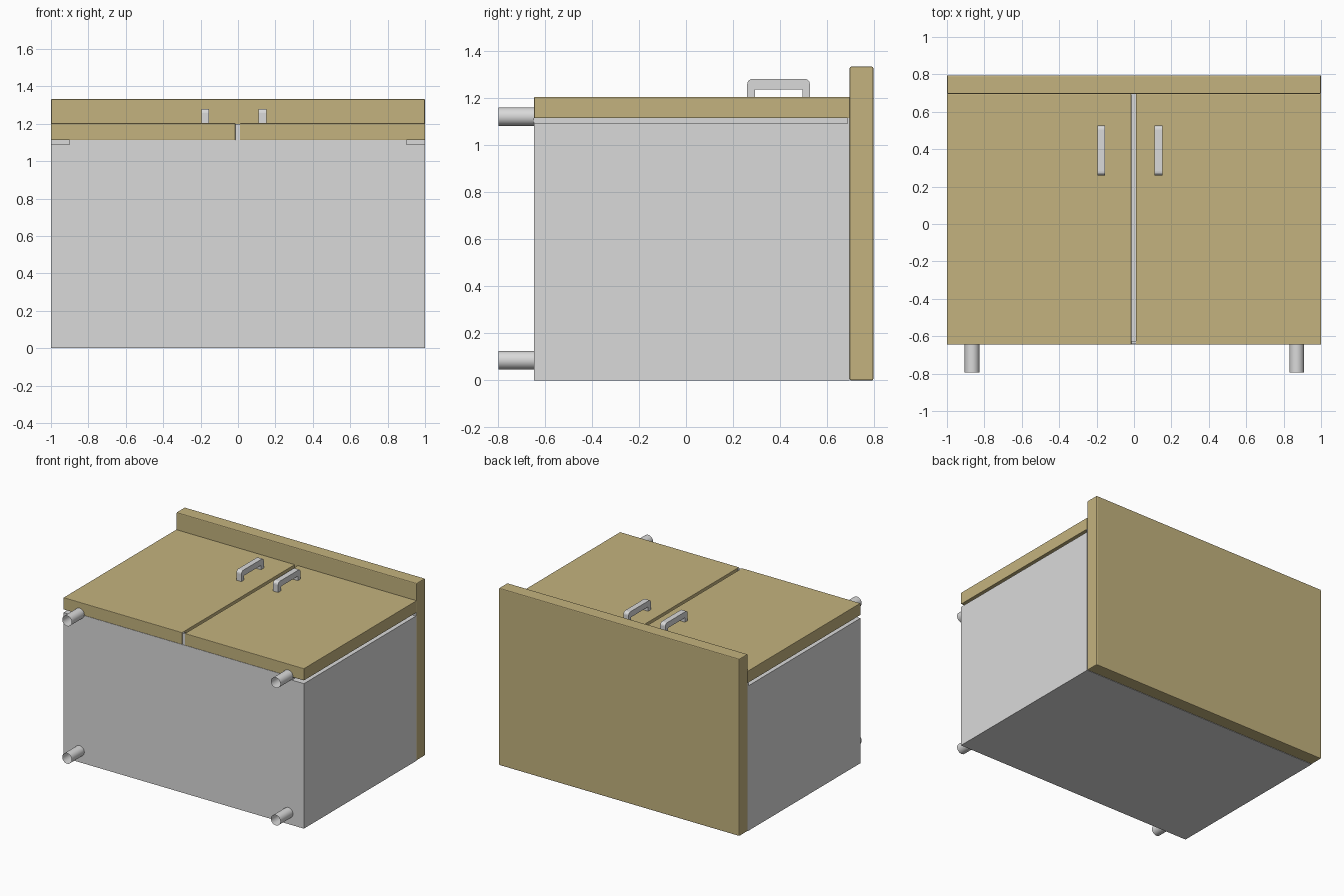
import bpy
import bmesh
import math
from mathutils import Matrix, Vector

cube = bpy.data.objects.get("Cube")
if cube:
    bpy.data.objects.remove(cube, do_unlink=True)


def material(name, rgb):
    m = bpy.data.materials.new(name)
    m.use_nodes = True
    m.diffuse_color = (*rgb, 1)
    m.node_tree.nodes["Principled BSDF"].inputs["Base Color"].default_value = (*rgb, 1)
    return m


tan = material("tan wood", (0.55, 0.45, 0.21))
grey = material("light grey", (0.7, 0.7, 0.7))


def finish(name, bm, mat, bevel=0, smooth=False):
    bmesh.ops.recalc_face_normals(bm, faces=bm.faces)
    mesh = bpy.data.meshes.new(name)
    bm.to_mesh(mesh)
    bm.free()
    mesh.materials.append(mat)
    obj = bpy.data.objects.new(name, mesh)
    bpy.context.collection.objects.link(obj)
    if bevel:
        mod = obj.modifiers.new("soft edges", "BEVEL")
        mod.width = bevel
        mod.segments = 2
    if smooth:
        for p in mesh.polygons:
            p.use_smooth = True
    return obj


def box(name, low, high, mat, bevel=0):
    bm = bmesh.new()
    bmesh.ops.create_cube(bm, size=1)
    for v in bm.verts:
        v.co = [l + (c + 0.5) * (h - l) for c, l, h in zip(v.co, low, high)]
    return finish(name, bm, mat, bevel)


def extrude(name, points, offset, mat):
    bm = bmesh.new()
    face = bm.faces.new([bm.verts.new(p) for p in points])
    new = bmesh.ops.extrude_face_region(bm, geom=[face])["geom"]
    verts = [g for g in new if isinstance(g, bmesh.types.BMVert)]
    bmesh.ops.translate(bm, verts=verts, vec=Vector(offset))
    return finish(name, bm, mat)


FRONT, REAR, BACK = -0.645, 0.695, 0.795
LEDGE, RIM, TOP = 1.09, 1.113, 1.203

# Cabinet body with a narrow finger slot under each door's outer edge
half = [(1, 0), (1, LEDGE), (0.9, LEDGE), (0.9, RIM)]
outline = half + [(-x, z) for x, z in reversed(half)]
extrude("cabinet_body", [(x, FRONT, z) for x, z in outline], (0, REAR - FRONT, 0), grey)

# Tall board across the back
box("back_board", (-1, REAR, 0), (1, BACK, 1.332), tan, 0.006)

# Doors and the post closing the gap between them
box("right_door", (-1, FRONT, RIM), (-0.014, REAR, TOP), tan, 0.003)
box("left_door", (0.01, FRONT, RIM), (1, REAR, TOP), tan, 0.003)
box("gap_post", (-0.014, FRONT + 0.003, RIM), (0.01, FRONT + 0.02, TOP - 0.004), grey)

# Grey stops at the rear of the finger slots
for side, x in (("right", -1), ("left", 0.9)):
    box(side + "_slot_stop", (x, REAR - 0.01, LEDGE), (x + 0.1, REAR, RIM), grey)

# Bridge handles with rounded upper corners
y0, y1, z0, z1, r = 0.26, 0.526, TOP - 0.005, 1.28, 0.022
arch = [(y0, z0)]
for cy, start in ((y0 + r, 180), (y1 - r, 90)):
    for i in range(5):
        a = math.radians(start - i * 22.5)
        arch.append((cy + r * math.cos(a), z1 - r + r * math.sin(a)))
arch += [(y1, z0), (y1 - 0.032, z0), (y1 - 0.032, 1.236),
         (y0 + 0.032, 1.236), (y0 + 0.032, z0)]
for side, x in (("right", -0.196), ("left", 0.11)):
    extrude(side + "_handle", [(x, y, z) for y, z in arch], (0.042, 0, 0), grey)

# Open tubes on the front corners
for side, x in (("right", -0.866), ("left", 0.87)):
    for level, z in (("lower", 0.086), ("upper", 1.12)):
        bm = bmesh.new()
        place = Matrix.Translation((x, (FRONT - BACK) / 2, z)) @ Matrix.Rotation(math.pi / 2, 4, "X")
        bmesh.ops.create_cone(bm, cap_ends=False, segments=32, radius1=0.039,
                              radius2=0.039, depth=BACK + FRONT, matrix=place)
        finish(f"{level}_{side}_tube", bm, grey, smooth=True)
